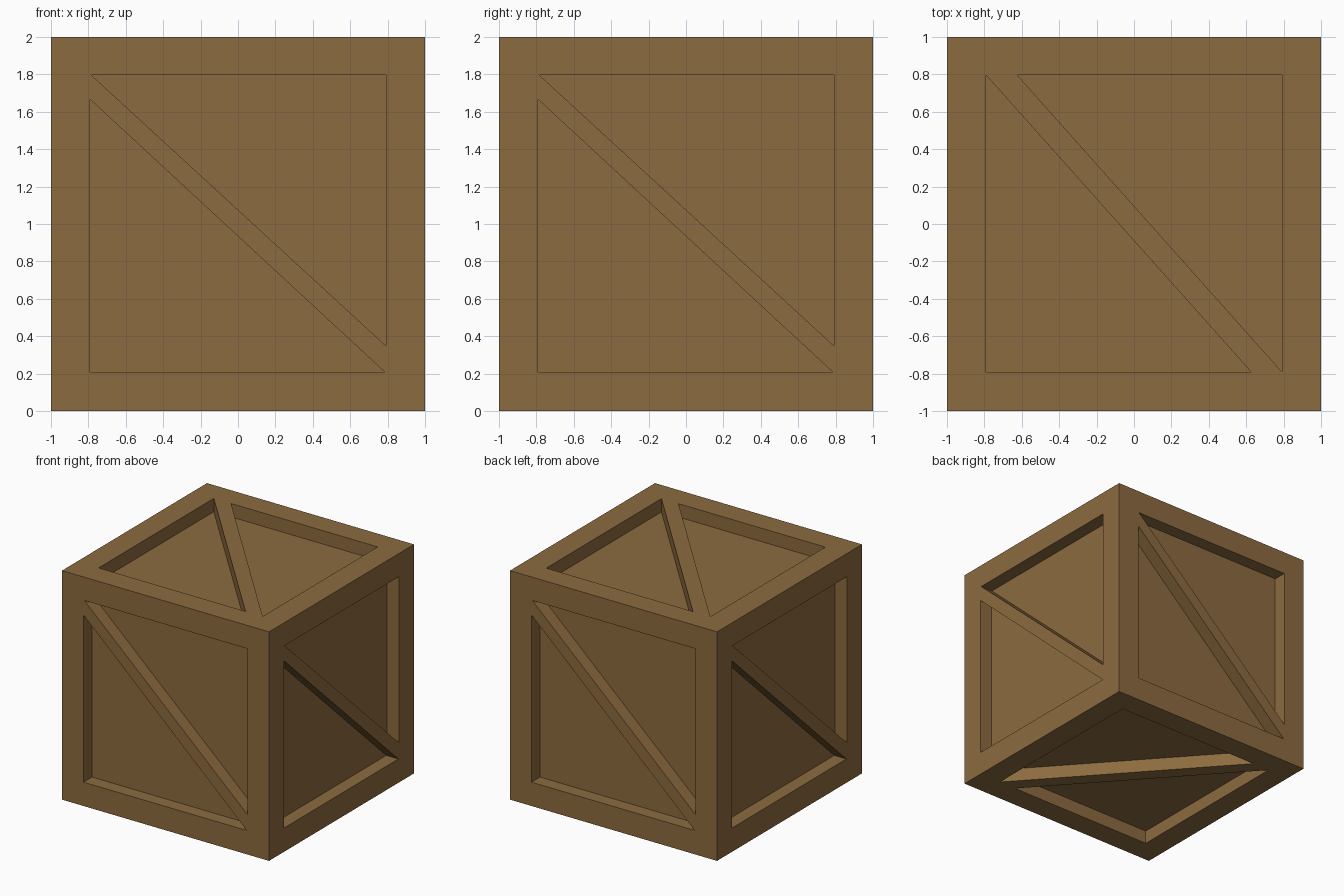
import bpy, bmesh
from math import pi
from mathutils import Matrix, Vector

if "Cube" in bpy.data.objects:
    bpy.data.objects.remove(bpy.data.objects["Cube"])

DEPTH = 0.117

# Triangular pockets either side of the diagonal brace (upper, lower)
SIDE = [[(-0.785, 0.797), (0.792, 0.797), (0.792, -0.652)],
        [(-0.792, 0.667), (-0.792, -0.792), (0.785, -0.792)]]
LID = [[(-0.625, 0.797), (0.792, 0.797), (0.792, -0.792)],
       [(-0.792, 0.797), (-0.792, -0.792), (0.627, -0.792)]]


def add_prism(bm, tri, matrix):
    """Triangle in the face plane, extruded from pocket floor out past the face."""
    floor = bm.faces.new([bm.verts.new(matrix @ Vector((u, v, 1 - DEPTH))) for u, v in tri])
    normal = matrix.to_3x3() @ Vector((0, 0, 1))
    new = bmesh.ops.extrude_face_region(bm, geom=[floor], use_keep_orig=True)
    verts = [g for g in new["geom"] if isinstance(g, bmesh.types.BMVert)]
    bmesh.ops.translate(bm, verts=verts, vec=normal * (DEPTH + 0.1))


# Pocket cutter for all six faces
bm = bmesh.new()
centre = Matrix.Translation((0, 0, 1))
for k in range(4):
    face = centre @ Matrix.Rotation(k * pi / 2, 4, 'Z') @ Matrix.Rotation(pi / 2, 4, 'X')
    for tri in SIDE:
        add_prism(bm, tri, face)
for flip in (1, -1):
    for tri in LID:
        add_prism(bm, tri, centre @ Matrix.Diagonal((1, 1, flip, 1)))
bmesh.ops.recalc_face_normals(bm, faces=bm.faces)
mesh = bpy.data.meshes.new("pocket_cutter")
bm.to_mesh(mesh)
bm.free()
cutter = bpy.data.objects.new("pocket_cutter", mesh)
bpy.context.collection.objects.link(cutter)
cutter.hide_render = True

# Crate body with frame, braces and recessed panels
bpy.ops.mesh.primitive_cube_add(size=2, location=(0, 0, 1))
crate = bpy.context.object
crate.name = "crate"
cut = crate.modifiers.new("pockets", 'BOOLEAN')
cut.operation = 'DIFFERENCE'
cut.solver = 'EXACT'
cut.object = cutter
bpy.ops.object.modifier_apply(modifier=cut.name)
bpy.data.objects.remove(cutter)

# Brown wood
wood = bpy.data.materials.new("wood")
wood.diffuse_color = (0.26, 0.145, 0.05, 1)
wood.use_nodes = True
wood.node_tree.nodes["Principled BSDF"].inputs["Base Color"].default_value = wood.diffuse_color
crate.data.materials.clear()
crate.data.materials.append(wood)
